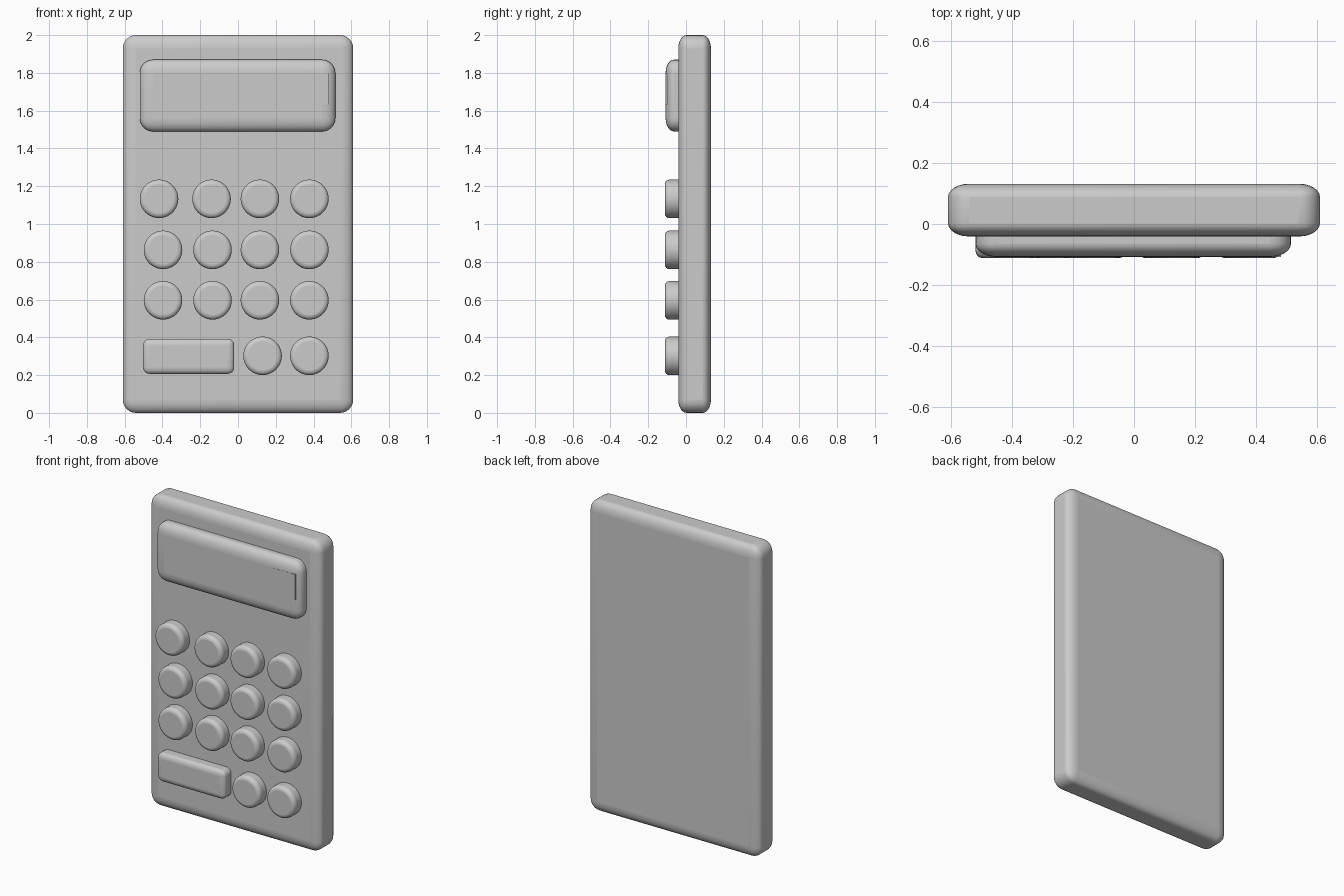
import bpy, math

if "Cube" in bpy.data.objects:
    bpy.data.objects.remove(bpy.data.objects["Cube"])


def finish(obj, name, bevel, segments, squash):
    # Bevel in stretched local space, then squash in depth for elliptical edges
    obj.name = name
    if bevel:
        mod = obj.modifiers.new("rounding", 'BEVEL')
        mod.width = bevel
        mod.segments = segments
        mod.limit_method = 'ANGLE'
        mod.angle_limit = math.radians(40)
    obj.scale = (1, squash, 1)
    bpy.ops.object.shade_smooth_by_angle(angle=math.radians(35))
    return obj


def box(name, x, y, z, bevel=0, squash=1.0, segments=6):
    # x, y, z are (min, max) ranges
    centre = [(a + b) / 2 for a, b in (x, y, z)]
    size = [b - a for a, b in (x, y, z)]
    size[1] /= squash
    bpy.ops.mesh.primitive_cube_add(size=1, location=centre)
    obj = bpy.context.object
    for v in obj.data.vertices:
        v.co = [c * s for c, s in zip(v.co, size)]
    return finish(obj, name, bevel, segments, squash)


def round_key(name, x, z, radius=0.102, front=-0.112, back=0.0):
    bpy.ops.mesh.primitive_cylinder_add(vertices=48, radius=radius, depth=back - front,
                                        location=(x, (front + back) / 2, z))
    obj = bpy.context.object
    for v in obj.data.vertices:
        v.co = (v.co.x, -v.co.z, v.co.y)
    return finish(obj, name, 0.024, 4, 1.0)


# Case
box("case", (-0.61, 0.61), (-0.041, 0.132), (0, 2), 0.07, 0.62)

# Raised display with small flush panel
box("display", (-0.52, 0.515), (-0.108, 0.03), (1.49, 1.87), 0.07, 0.62)
box("display_panel", (0.322, 0.482), (-0.109, -0.09), (1.633, 1.798))

# Round keys: row height and the x positions in that row
rows = [
    (1.133, (-0.418, -0.14, 0.116, 0.378)),
    (0.863, (-0.397, -0.135, 0.116, 0.378)),
    (0.596, (-0.397, -0.135, 0.116, 0.378)),
    (0.302, (0.13, 0.378)),
]
for r, (z, xs) in enumerate(rows, 1):
    for c, x in enumerate(xs, 1):
        round_key(f"round_key_{r}_{c}", x, z)

# Wide key
box("wide_key", (-0.503, -0.02), (-0.112, 0.0), (0.207, 0.392), 0.035, 0.7, 5)
